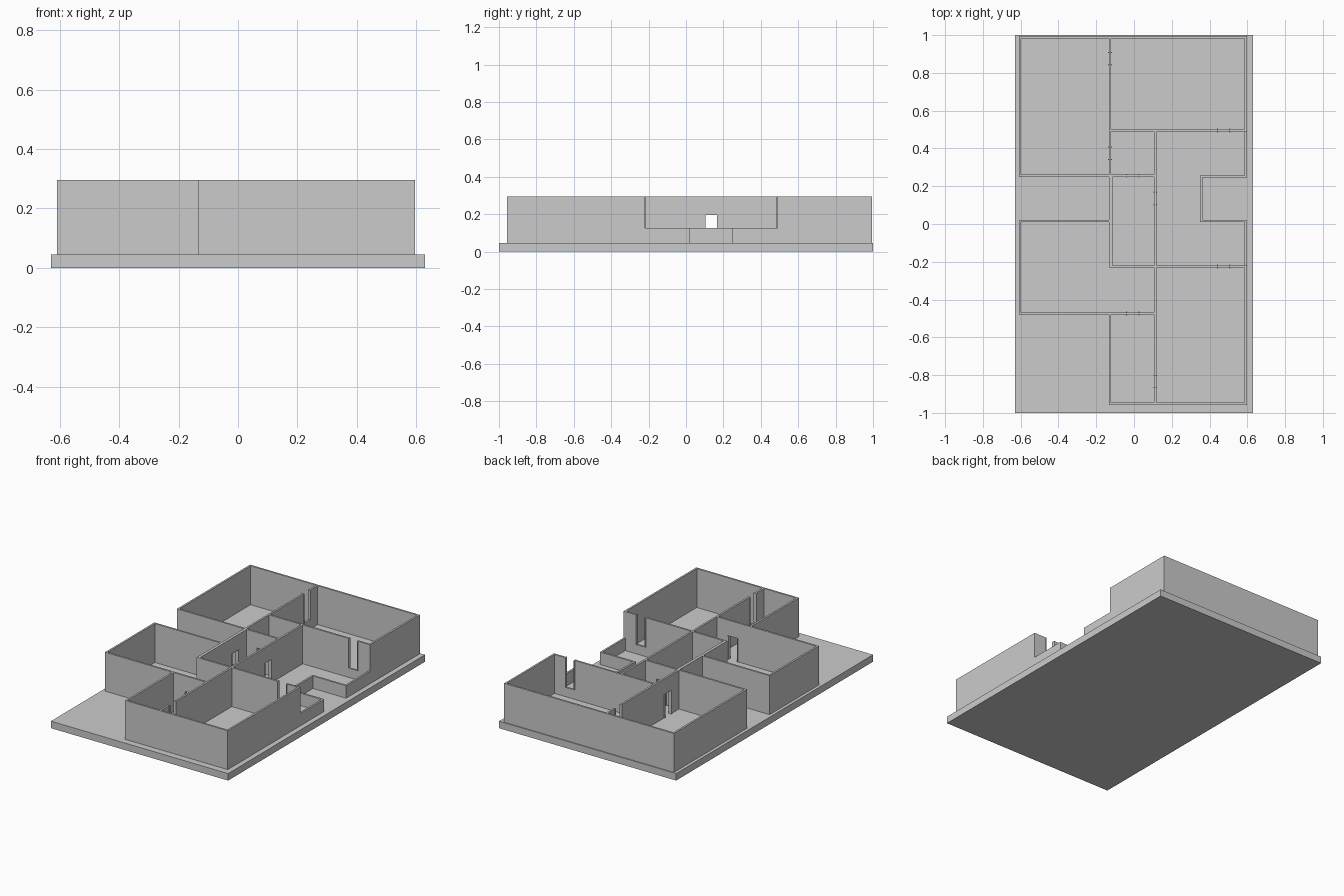
import bpy, bmesh
from mathutils import Matrix

if "Cube" in bpy.data.objects:
    bpy.data.objects.remove(bpy.data.objects["Cube"])

FLOOR, TOP, LOW = 0.045, 0.295, 0.125   # slab top, full wall top, parapet top
LINTEL, SILL = 0.195, 0.105             # door head, bottom of open-topped notch
THICK, FRAME, JAMB = 0.012, 0.02, 0.006
HALF = 0.036                            # half the width of an opening with frame


def add_box(bm, x0, x1, y0, y1, z0, z1):
    m = Matrix.Translation(((x0 + x1) / 2, (y0 + y1) / 2, (z0 + z1) / 2))
    m = m @ Matrix.Diagonal((x1 - x0, y1 - y0, z1 - z0, 1))
    bmesh.ops.create_cube(bm, size=1, matrix=m)


def finish(name, bm):
    mesh = bpy.data.meshes.new(name)
    bm.to_mesh(mesh)
    bm.free()
    bpy.context.collection.objects.link(bpy.data.objects.new(name, mesh))


def wall(name, axis, pos, a, b, top=TOP, openings=(), thick=THICK):
    """Wall running along axis from a to b; openings are (centre, kind)."""
    bm, frames = bmesh.new(), bmesh.new()

    def piece(target, s, e, z0, z1, t):
        if axis == 'x':
            add_box(target, s, e, pos - t / 2, pos + t / 2, z0, z1)
        else:
            add_box(target, pos - t / 2, pos + t / 2, s, e, z0, z1)

    start = a
    for c, kind in sorted(openings):
        s, e = c - HALF, c + HALF
        piece(bm, start, s, FLOOR, top, thick)
        if kind == 'door':
            z0, z1 = FLOOR, LINTEL
            piece(bm, s, e, LINTEL, top, thick)
        else:
            z0, z1 = SILL, top
            piece(bm, s, e, FLOOR, SILL, thick)
        for j in (s, e - JAMB):
            piece(frames, j, j + JAMB, z0, z1, FRAME)
        start = e
    piece(bm, start, b, FLOOR, top, thick)
    finish(name, bm)
    if openings:
        finish(name + "_frames", frames)
    else:
        frames.free()


# Ground slab
slab = bmesh.new()
add_box(slab, -0.63, 0.63, -1, 1, 0, FLOOR)
finish("base_slab", slab)

# Outer walls
wall("back_wall", 'x', 0.988, -0.61, 0.597)
wall("front_wall", 'x', -0.951, -0.133, 0.597)
wall("back_left_wall", 'y', -0.604, 0.25, 0.994)
wall("middle_left_wall", 'y', -0.604, -0.478, 0.022)
wall("front_left_wall", 'y', -0.127, -0.957, -0.47)
wall("left_recess_front_wall", 'x', 0.016, -0.61, -0.117)
wall("back_right_wall", 'y', 0.591, 0.489, 0.994)
wall("front_right_wall", 'y', 0.591, -0.957, -0.219)

# Low parapets and the recess on the right side
wall("parapet_front", 'y', 0.591, -0.22, 0.022, LOW)
wall("parapet_back", 'y', 0.591, 0.245, 0.49, LOW)
wall("recess_front", 'x', 0.016, 0.35, 0.597, LOW)
wall("recess_back", 'x', 0.251, 0.35, 0.597, LOW)
wall("recess_inner", 'y', 0.356, 0.01, 0.257, LOW)

# Inner walls with doors and open-topped notches
wall("back_partition", 'y', -0.127, 0.25, 0.99,
     openings=[(0.875, 'notch'), (0.375, 'door')])
wall("hall_left_wall", 'y', -0.123, -0.231, 0.257,
     openings=[(0.135, 'door')], thick=0.018)
wall("hall_right_wall", 'y', 0.112, -0.955, 0.5,
     openings=[(-0.832, 'notch'), (0.135, 'door')])
wall("back_room_wall", 'x', 0.495, -0.13, 0.597, openings=[(0.475, 'notch')])
wall("hall_back_wall", 'x', 0.256, -0.61, 0.118, openings=[(-0.007, 'door')])
wall("front_room_wall", 'x', -0.225, -0.13, 0.597, openings=[(0.475, 'notch')])
wall("hall_front_wall", 'x', -0.474, -0.61, 0.118, openings=[(-0.007, 'door')])
